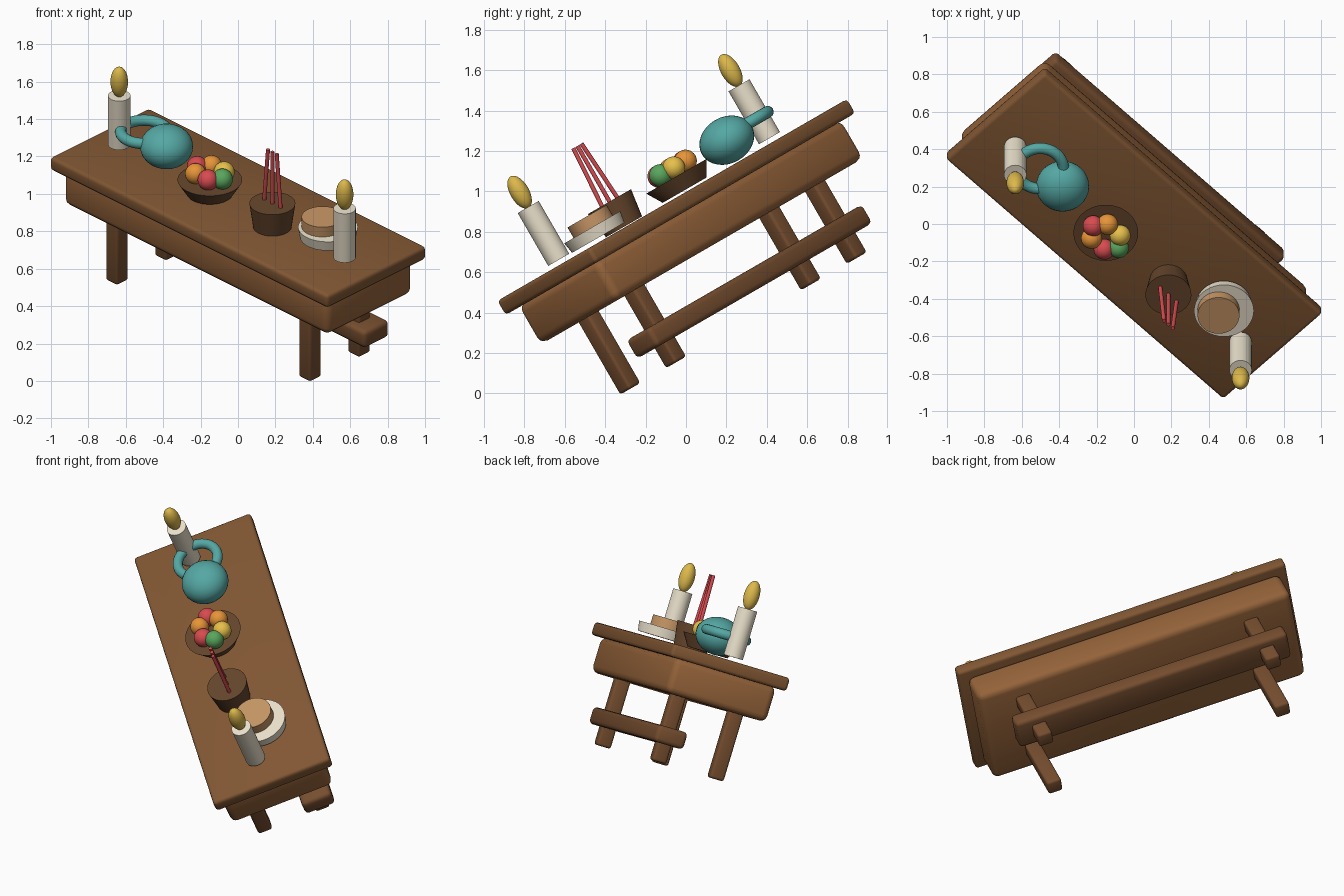
import bpy
from math import radians, cos, sin, pi
from mathutils import Matrix, Vector

if "Cube" in bpy.data.objects:
    bpy.data.objects.remove(bpy.data.objects["Cube"])

# Table frame: u along the length, t across, w up; the whole set is turned 45 deg and tipped 30 deg
M = (Matrix.Rotation(radians(30), 4, 'X') @ Matrix.Translation((0, 0.42, 0))
     @ Matrix.Rotation(radians(-45), 4, 'Z'))


def mat(name, rgb):
    m = bpy.data.materials.new(name)
    m.diffuse_color = (*rgb, 1)
    m.use_nodes = True
    m.node_tree.nodes["Principled BSDF"].inputs["Base Color"].default_value = m.diffuse_color
    return m


TOP = mat("top_wood", (0.22, 0.095, 0.033))
APRON = mat("apron_wood", (0.30, 0.125, 0.042))
LEG = mat("leg_wood", (0.18, 0.075, 0.028))
DARK = mat("dark_wood", (0.13, 0.06, 0.025))
CREAM = mat("cream", (0.82, 0.75, 0.60))
TAN = mat("tan", (0.56, 0.30, 0.13))
TEAL = mat("teal", (0.09, 0.39, 0.37))
FLAME = mat("flame", (0.72, 0.48, 0.07))
RED = mat("red", (0.68, 0.07, 0.08))
ORANGE = mat("orange", (0.80, 0.30, 0.04))
YELLOW = mat("yellow", (0.80, 0.53, 0.07))
GREEN = mat("green", (0.10, 0.38, 0.11))


def finish(name, material, local):
    o = bpy.context.object
    o.name = name
    o.data.materials.append(material)
    bpy.ops.object.shade_smooth_by_angle(angle=radians(35))
    o.matrix_world = M @ local
    return o


def box(name, material, u, t, w0, w1, length, width, bevel):
    bpy.ops.mesh.primitive_cube_add(size=1)
    o = bpy.context.object
    o.data.transform(Matrix.Diagonal((length, width, w1 - w0, 1)))
    b = o.modifiers.new("bevel", 'BEVEL')
    b.width, b.segments = bevel, 3
    bpy.ops.object.modifier_apply(modifier="bevel")
    return finish(name, material, Matrix.Translation((u, t, (w0 + w1) / 2)))


def drum(name, material, u, t, w0, w1, r0, r1):
    bpy.ops.mesh.primitive_cone_add(vertices=40, radius1=r0, radius2=r1, depth=w1 - w0)
    return finish(name, material, Matrix.Translation((u, t, (w0 + w1) / 2)))


def ball(name, material, u, t, w, r, h):
    bpy.ops.mesh.primitive_uv_sphere_add(segments=32, ring_count=16, radius=1)
    bpy.context.object.data.transform(Matrix.Diagonal((r, r, h, 1)))
    return finish(name, material, Matrix.Translation((u, t, w)))


# Table
box("table_top", TOP, 0, 0, 0.783, 0.864, 2.10, 0.75, 0.02)
box("apron", APRON, 0, 0, 0.57, 0.79, 2.00, 0.65, 0.04)
for su, end in ((-1, "left"), (1, "right")):
    for st, side in ((-1, "front"), (1, "back")):
        box(f"{side}_{end}_leg", LEG, su * 0.73, st * 0.185, 0.158, 0.62, 0.09, 0.09, 0.015)
box("stretcher", LEG, 0, 0.182, 0.27, 0.375, 1.74, 0.19, 0.025)

# Candles
for s, end in ((-1, "left"), (1, "right")):
    drum(f"{end}_candle", CREAM, s * 0.852, -0.046, 0.888, 1.19, 0.06, 0.06)
    ball(f"{end}_flame", FLAME, s * 0.852, -0.046, 1.275, 0.047, 0.09)

# Teapot with flat ring handle
ball("teapot_body", TEAL, -0.54, 0, 0.985, 0.142, 0.115)
bpy.ops.mesh.primitive_torus_add(major_radius=0.125, minor_radius=0.03,
                                 major_segments=40, minor_segments=16)
finish("teapot_handle", TEAL, Matrix.Translation((-0.71, 0, 1.005)))

# Fruit bowl
BU, BT = -0.161, -0.052
drum("bowl", DARK, BU, BT, 0.875, 0.955, 0.125, 0.173)
for i, c in enumerate((GREEN, YELLOW, ORANGE, RED, ORANGE, RED)):
    a = i * pi / 3
    ball(f"fruit_{i + 1}", c, BU + 0.095 * cos(a), BT + 0.07 * sin(a), 0.998, 0.056, 0.056)

# Pot with three sticks
PU, PT = 0.323, -0.063
drum("pot", DARK, PU, PT, 0.868, 1.012, 0.103, 0.123)
for i in (-1, 0, 1):
    a = Vector((PU + i * 0.066, PT, 0.96))
    b = Vector((PU + i * 0.033, PT, 1.33))
    d = b - a
    bpy.ops.mesh.primitive_cylinder_add(vertices=12, radius=0.011, depth=d.length)
    finish(f"stick_{i + 2}", RED, Matrix.Translation((a + b) / 2)
           @ d.to_track_quat('Z', 'Y').to_matrix().to_4x4())

# Plate with round loaf
drum("plate", CREAM, 0.63, 0.05, 0.885, 0.945, 0.15, 0.16)
drum("loaf", TAN, 0.606, 0.033, 0.94, 1.005, 0.112, 0.112)
